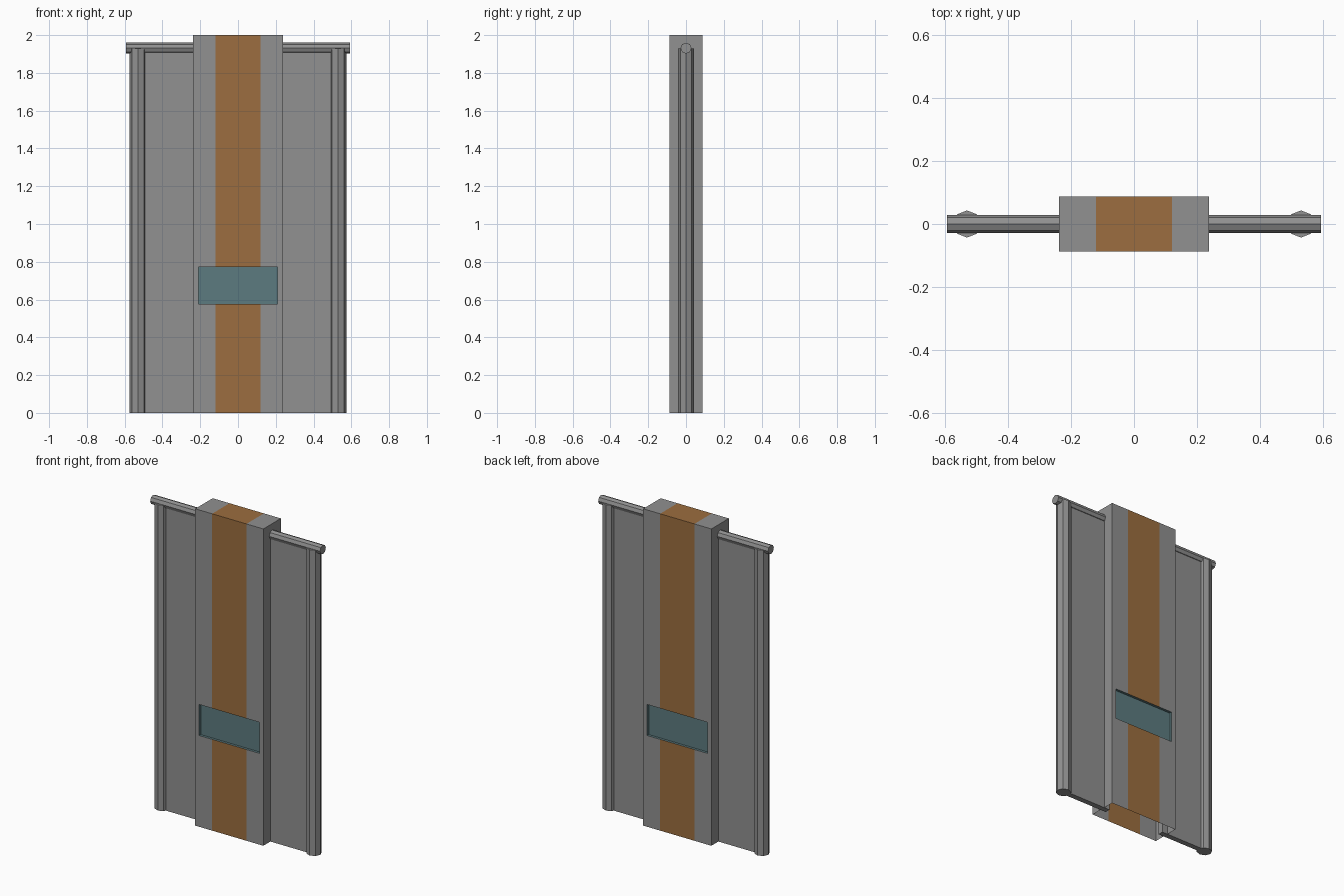
import bpy, bmesh, math
from mathutils import Matrix

if "Cube" in bpy.data.objects:
    bpy.data.objects.remove(bpy.data.objects["Cube"])

W, D, H = 0.238, 0.087, 2.0            # pillar half width, half depth, height
S = 0.12                               # stripe half width
RX, RZ0, RZ1, RD = 0.21, 0.576, 0.772, 0.016   # grip recess


def material(name, rgb):
    m = bpy.data.materials.new(name)
    m.diffuse_color = (*rgb, 1)
    m.use_nodes = True
    m.node_tree.nodes["Principled BSDF"].inputs["Base Color"].default_value = m.diffuse_color
    return m


def finish(name, bm, mat):
    bmesh.ops.remove_doubles(bm, verts=bm.verts, dist=1e-5)
    me = bpy.data.meshes.new(name)
    bm.to_mesh(me)
    bm.free()
    ob = bpy.data.objects.new(name, me)
    bpy.context.collection.objects.link(ob)
    me.materials.append(mat)
    return ob


def quad(bm, pts, flip=False):
    vs = [bm.verts.new(p) for p in pts]
    bm.faces.new(vs[::-1] if flip else vs)


def wall(bm, s, x0, x1, z0, z1, y=D):
    """Upright face on the front (s=-1) or back (s=1)."""
    quad(bm, [(x0, s * y, z0), (x1, s * y, z0), (x1, s * y, z1), (x0, s * y, z1)], s > 0)


def roof(bm, x0, x1):
    quad(bm, [(x0, -D, H), (x1, -D, H), (x1, D, H), (x0, D, H)])


def prism(name, sides, rx, ry, length, matrix):
    bm = bmesh.new()
    bmesh.ops.create_cone(bm, cap_ends=True, segments=sides, radius1=1, radius2=1,
                          depth=length, matrix=matrix @ Matrix.Diagonal((rx, ry, 1, 1)))
    return finish(name, bm, grey)


grey = material("dark_grey", (0.282, 0.282, 0.282))
orange = material("orange", (0.332, 0.155, 0.050))
teal = material("teal", (0.108, 0.199, 0.215))

# Pillar housing: grey shell left and right of the stripe, open underneath
bm = bmesh.new()
for a, b, c in ((-W, -RX, -S), (W, RX, S)):
    for s in (-1, 1):
        wall(bm, s, min(a, b), max(a, b), RZ0, RZ1)
        for z0, z1 in ((0, RZ0), (RZ1, H)):
            wall(bm, s, min(a, b), max(a, b), z0, z1)
            wall(bm, s, min(b, c), max(b, c), z0, z1)
    roof(bm, min(a, c), max(a, c))
    quad(bm, [(a, -D, 0), (a, D, 0), (a, D, H), (a, -D, H)], a < 0)
finish("pillar_housing", bm, grey)

# Centre stripe, front, back and top
bm = bmesh.new()
for s in (-1, 1):
    wall(bm, s, -S, S, 0, RZ0)
    wall(bm, s, -S, S, RZ1, H)
roof(bm, -S, S)
finish("centre_stripe", bm, orange)

# Recessed grip plates on both faces
for s, name in ((-1, "front_grip_recess"), (1, "back_grip_recess")):
    bm = bmesh.new()
    o, i = s * D, s * (D - RD)
    wall(bm, s, -RX, RX, RZ0, RZ1, D - RD)
    rim = [(-RX, RZ0), (RX, RZ0), (RX, RZ1), (-RX, RZ1)]
    for k in range(4):
        (x0, z0), (x1, z1) = rim[k], rim[(k + 1) % 4]
        quad(bm, [(x0, o, z0), (x1, o, z1), (x1, i, z1), (x0, i, z0)], s > 0)
    finish(name, bm, teal)

for s, side in ((-1, "left"), (1, "right")):
    # Side panel, let slightly into the pillar
    bm = bmesh.new()
    bmesh.ops.create_cube(bm, size=1, matrix=Matrix.Translation((s * 0.365, 0, 0.965))
                          @ Matrix.Diagonal((0.33, 0.034, 1.93, 1)))
    finish(side + "_panel", bm, grey)

    # Octagonal end post
    prism(side + "_post", 8, 0.045, 0.043, 1.93, Matrix.Translation((s * 0.53, 0, 0.965)))

    # Top rail half, running from the pillar past the post
    prism(side + "_top_rail", 8, 0.029, 0.029, 0.355,
          Matrix.Translation((s * 0.4155, 0, 1.931)) @ Matrix.Rotation(math.pi / 2, 4, 'Y'))
